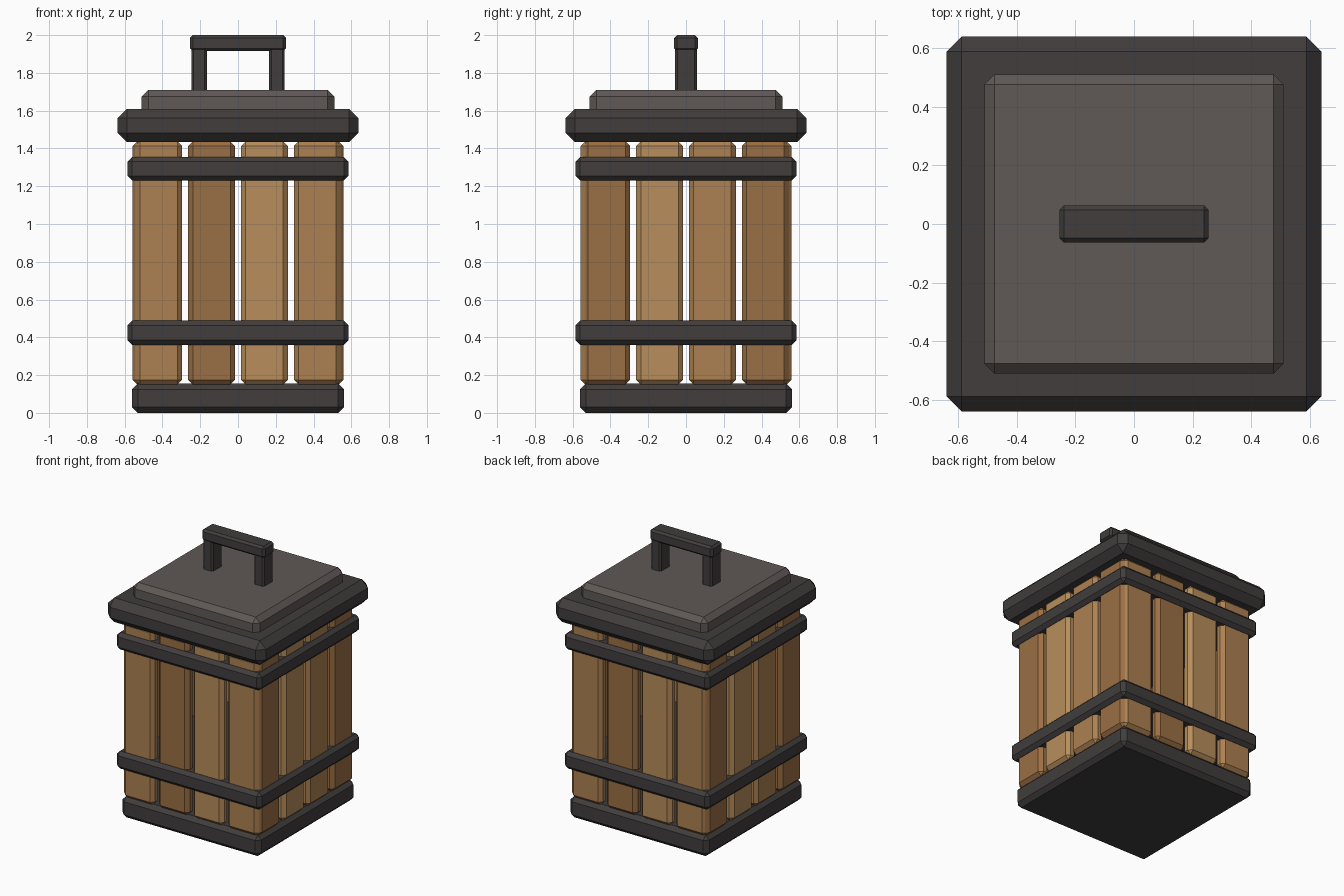
import bpy, math
from mathutils import Matrix

if "Cube" in bpy.data.objects:
    bpy.data.objects.remove(bpy.data.objects["Cube"])


def material(name, rgb):
    m = bpy.data.materials.new(name)
    m.diffuse_color = (*rgb, 1)
    m.use_nodes = True
    m.node_tree.nodes["Principled BSDF"].inputs["Base Color"].default_value = m.diffuse_color
    return m


IRON = material("dark_iron", (0.052, 0.047, 0.046))
LID = material("lid_plate", (0.115, 0.100, 0.092))
WOODS = [material("wood_medium", (0.42, 0.22, 0.085)),
         material("wood_dark", (0.33, 0.16, 0.058)),
         material("wood_light", (0.48, 0.27, 0.105))]


def box(name, lo, hi, bevel, mat, turn=0.0):
    """Chamfered box between two corners, turned about the z axis."""
    bpy.ops.mesh.primitive_cube_add(size=1)
    ob = bpy.context.object
    ob.name = name
    size = [b - a for a, b in zip(lo, hi)]
    mid = [(a + b) / 2 for a, b in zip(lo, hi)]
    ob.data.transform(Matrix.Rotation(turn, 4, 'Z') @ Matrix.Translation(mid)
                      @ Matrix.Diagonal((*size, 1)))
    mod = ob.modifiers.new("chamfer", 'BEVEL')
    mod.width = bevel
    mod.segments = 1
    ob.data.materials.append(mat)
    return ob


def slab(name, half, z0, z1, bevel, mat):
    return box(name, (-half, -half, z0), (half, half, z1), bevel, mat)


# base, hoops and lid
slab("base", 0.56, 0.0, 0.155, 0.03, IRON)
slab("lower_band", 0.585, 0.36, 0.488, 0.025, IRON)
slab("upper_band", 0.585, 1.23, 1.355, 0.025, IRON)
slab("lid_rim", 0.638, 1.433, 1.61, 0.05, IRON)
slab("lid_top", 0.51, 1.56, 1.71, 0.035, LID)

# four upright slats on each side
for side, side_name in enumerate(("front", "right", "back", "left")):
    for i in range(4):
        x = -0.42 + 0.28 * i
        box(f"{side_name}_slat_{i + 1}", (x - 0.124, -0.558, 0.15),
            (x + 0.124, -0.478, 1.438), 0.025,
            WOODS[(i + side % 2) % 3], side * math.pi / 2)

# handle
for s, name in ((-1, "left"), (1, "right")):
    x = 0.206 * s
    box(f"handle_post_{name}", (x - 0.041, -0.057, 1.68),
        (x + 0.041, 0.057, 1.94), 0.012, IRON)
box("handle_bar", (-0.254, -0.063, 1.915), (0.254, 0.063, 2.0), 0.015, IRON)
